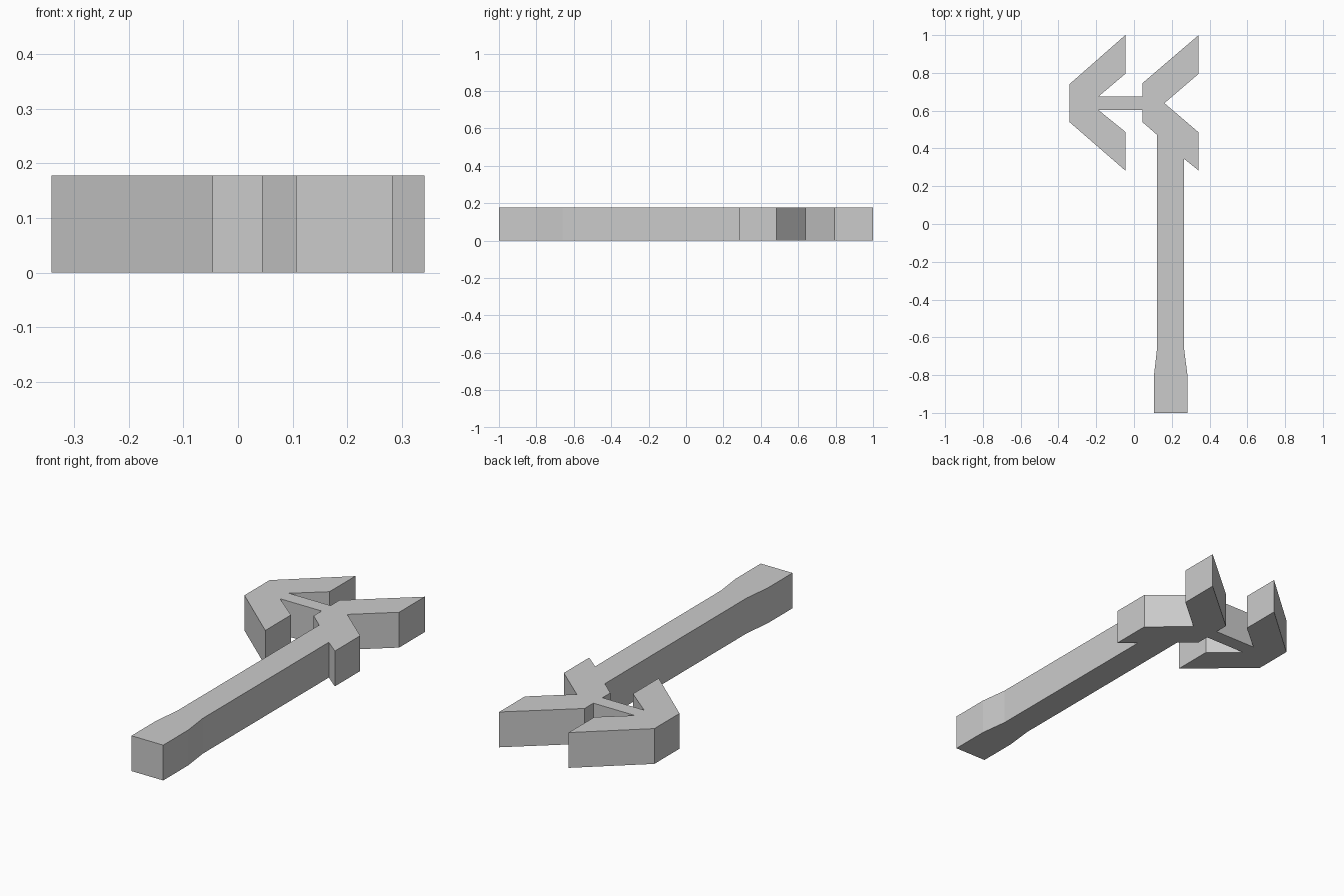
import bpy
import bmesh

if "Cube" in bpy.data.objects:
    bpy.data.objects.remove(bpy.data.objects["Cube"], do_unlink=True)

THICKNESS = 0.178

# Plain grey for the whole tool
grey = bpy.data.materials.new("plain_grey")
grey.use_nodes = True
colour = (0.6, 0.6, 0.6, 1)
grey.diffuse_color = colour
grey.node_tree.nodes["Principled BSDF"].inputs["Base Color"].default_value = colour

# Outline sections, running clockwise seen from above
outer_blade_back = [(-0.342, 0.54), (-0.342, 0.74), (-0.046, 1.0), (-0.046, 0.795)]
bridge_back = [(-0.188, 0.675), (0.044, 0.675)]
inner_blade = [(0.044, 0.745), (0.342, 1.0), (0.342, 0.795),
               (0.161, 0.64), (0.342, 0.485), (0.342, 0.283)]
handle = [(0.265, 0.345), (0.265, -0.66), (0.283, -0.80), (0.283, -1.0),
          (0.106, -1.0), (0.106, -0.80), (0.122, -0.66), (0.122, 0.472)]
bridge_front = [(0.044, 0.54), (0.044, 0.603), (-0.188, 0.603)]
outer_blade_front = [(-0.046, 0.488), (-0.046, 0.283)]
outline = (outer_blade_back + bridge_back + inner_blade + handle
           + bridge_front + outer_blade_front)


def extruded_plate(name, points, height, material):
    """Flat outline raised into a solid slab."""
    bm = bmesh.new()
    base = bm.faces.new([bm.verts.new((x, y, 0)) for x, y in points])
    raised = bmesh.ops.extrude_face_region(bm, geom=[base], use_keep_orig=True)
    top = [v for v in raised["geom"] if isinstance(v, bmesh.types.BMVert)]
    bmesh.ops.translate(bm, verts=top, vec=(0, 0, height))
    bmesh.ops.recalc_face_normals(bm, faces=bm.faces[:])
    mesh = bpy.data.meshes.new(name)
    bm.to_mesh(mesh)
    bm.free()
    mesh.materials.append(material)
    obj = bpy.data.objects.new(name, mesh)
    bpy.context.collection.objects.link(obj)
    return obj


# Double-bladed head and handle form one continuous slab
extruded_plate("axe_head_and_handle", outline, THICKNESS, grey)
